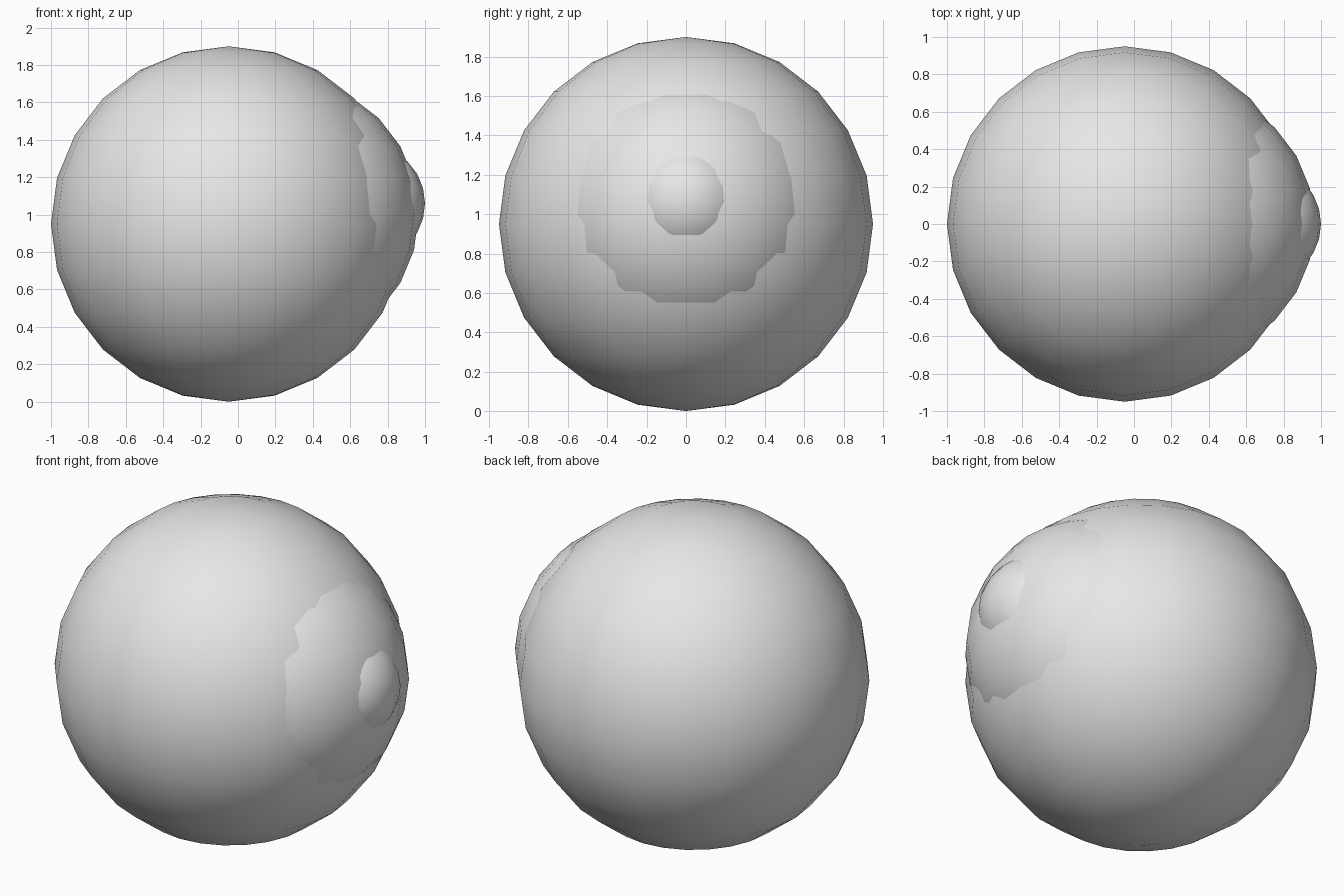
import bpy

# Remove the default cube
cube = bpy.data.objects.get("Cube")
if cube:
    bpy.data.objects.remove(cube, do_unlink=True)

# Single plain grey for every part
grey = bpy.data.materials.new("light_grey")
grey.use_nodes = True
colour = (0.8, 0.8, 0.8, 1.0)
grey.diffuse_color = colour
grey.node_tree.nodes["Principled BSDF"].inputs["Base Color"].default_value = colour


def ball(name, radius, x, z):
    """Smooth low-poly sphere with its poles along z."""
    bpy.ops.mesh.primitive_uv_sphere_add(
        segments=24, ring_count=12, radius=radius, location=(x, 0, z))
    obj = bpy.context.object
    obj.name = name
    obj.data.name = name
    obj.data.materials.append(grey)
    bpy.ops.object.shade_smooth()
    return obj


# Eyeball with the iris and pupil bulging out of its left side
ball("eyeball", 0.95, -0.05, 0.95)
ball("iris", 0.73, 0.236, 1.0)
ball("pupil", 0.316, 0.684, 1.06)
